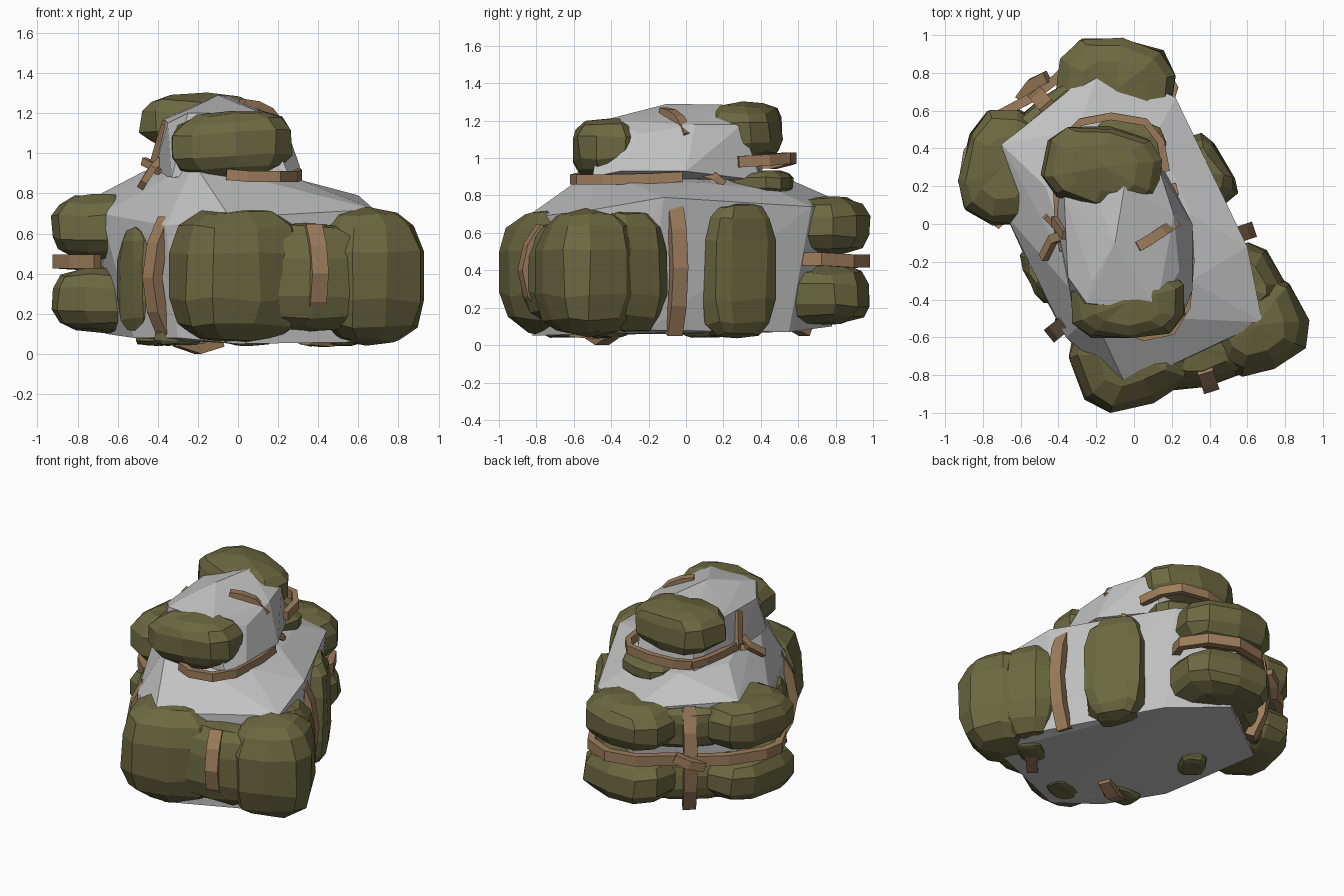
import bpy, bmesh, math, random
from mathutils import Vector, Matrix

if "Cube" in bpy.data.objects:
    bpy.data.objects.remove(bpy.data.objects["Cube"])

random.seed(4)


def mat(name, r, g, b):
    m = bpy.data.materials.new(name)
    m.diffuse_color = (r, g, b, 1)
    m.use_nodes = True
    m.node_tree.nodes["Principled BSDF"].inputs["Base Color"].default_value = m.diffuse_color
    return m


STONE = mat("stone grey", 0.54, 0.54, 0.54)
MOSS = mat("moss olive", 0.15, 0.14, 0.053)
ROPE = mat("rope brown", 0.34, 0.205, 0.107)


def finish(name, bm, material):
    bmesh.ops.recalc_face_normals(bm, faces=bm.faces)
    me = bpy.data.meshes.new(name)
    bm.to_mesh(me)
    bm.free()
    me.materials.append(material)
    ob = bpy.data.objects.new(name, me)
    bpy.context.collection.objects.link(ob)
    return ob


def boulder(name, pts):
    bm = bmesh.new()
    for p in pts:
        bm.verts.new(p)
    bmesh.ops.convex_hull(bm, input=bm.verts)
    loose = [v for v in bm.verts if not v.link_faces]
    bmesh.ops.delete(bm, geom=loose, context='VERTS')
    return finish(name, bm, STONE)


def cushion(name, c, size, turn=0, tilt=0, k=0.7, jitter=0.012, material=MOSS):
    """Faceted, boxy-round pad: full size, turned about z (degrees)."""
    bm = bmesh.new()
    bmesh.ops.create_uvsphere(bm, u_segments=10, v_segments=7, radius=1)
    sp = lambda a: math.copysign(abs(a) ** k, a)
    m = Matrix.Translation(c) @ Matrix.Rotation(math.radians(turn), 4, 'Z') \
        @ Matrix.Rotation(math.radians(tilt), 4, 'Y')
    for v in bm.verts:
        flat = math.hypot(v.co.x, v.co.y)
        p = Vector((0, 0, sp(v.co.z)))
        if flat > 1e-4:
            ring = sp(flat)
            p.x = sp(v.co.x / flat) * ring
            p.y = sp(v.co.y / flat) * ring
        p = Vector([a * s / 2 + random.uniform(-jitter, jitter) for a, s in zip(p, size)])
        v.co = m @ p
    return finish(name, bm, material)


def strap(name, pts, wide=(0, 0, 1), w=0.075, t=0.05):
    """Flat band swept along pts; wide is the direction of its width."""
    bm = bmesh.new()
    pts = [Vector(p) for p in pts]
    rings = []
    for i, p in enumerate(pts):
        d = (pts[min(i + 1, len(pts) - 1)] - pts[max(i - 1, 0)]).normalized()
        a = Vector(wide)
        a = (a - d * a.dot(d)).normalized() * w / 2
        b = d.cross(a).normalized() * t / 2
        rings.append([bm.verts.new(p + q) for q in (a + b, b - a, -a - b, a - b)])
    for r, s in zip(rings, rings[1:]):
        for j in range(4):
            bm.faces.new((r[j], r[(j + 1) % 4], s[(j + 1) % 4], s[j]))
    bm.faces.new(rings[0])
    bm.faces.new(rings[-1])
    return finish(name, bm, ROPE)


# Lower boulder: foot ring, shoulder ring, crown
boulder("lower_boulder", [
    (-.3, -.66, .08), (0, -.82, .05), (.68, -.55, .06), (.6, -.2, .08),
    (.2, .55, .07), (-.15, .78, .1), (-.66, .4, .1), (-.52, -.3, .08),
    (-.04, -.86, .68), (.68, -.52, .72), (.6, -.12, .79), (.22, .67, .74),
    (-.17, .85, .755), (-.7, .42, .79), (-.68, .05, .7), (-.36, -.6, .64),
    (-.22, -.48, .95), (.3, -.3, .87), (.3, .05, .87), (.12, .48, .83),
    (-.3, .5, .91), (-.47, .2, .91)])

# Upper boulder
boulder("upper_boulder", [
    (-.33, -.42, .88), (.25, -.5, .9), (.31, -.35, .93), (.31, 0, .93),
    (.1, .4, .88), (-.36, .42, .88), (-.42, .05, .9),
    (-.37, .15, 1.17), (-.35, -.28, 1.15), (-.25, -.42, 1.2), (.12, -.45, 1.2),
    (.24, -.25, 1.13), (.21, .05, 1.18), (.13, .3, 1.18), (-.3, .36, 1.2),
    (-.1, -.1, 1.29), (-.05, .2, 1.285), (-.22, -.3, 1.23)])

# Moss on the front corners and flanks
cushion("front_moss", (0, -.69, .39), (.69, .55, .68), 22)
cushion("front_moss_bridge", (.33, -.66, .38), (.72, .41, .54), 12)
cushion("front_right_moss", (.64, -.53, .385), (.55, .52, .68), 25)
cushion("right_front_moss", (.57, -.33, .39), (.44, .44, .66), 30)
cushion("right_moss", (.365, .27, .4), (.26, .42, .73), 32, 0, .55)
cushion("left_moss", (-.49, -.27, .37), (.16, .34, .54), 26)

# Stacked pairs of moss at the back corners, joined along the back left side
for tag, z in (("upper", .635), ("lower", .27)):
    cushion(tag + "_back_moss", (-.1, .71, z), (.64, .56, .32), -8)
    cushion(tag + "_back_left_moss", (-.68, .3, z), (.46, .62, .33), -14)
    cushion(tag + "_back_moss_join", (-.43, .58, z - .015), (.7, .2, .28), 37)

# Moss on the upper boulder
cushion("top_front_moss", (-.03, -.42, 1.045), (.62, .39, .33), 3, -3)
cushion("top_back_moss", (-.165, .3, 1.145), (.64, .44, .3), -10, 3)
cushion("top_back_low_moss", (-.03, .39, .865), (.38, .36, .14), -15, 0, .6, .005)

# Moss under the boulder
for i, (x, y) in enumerate(((-.3, -.48), (.05, -.66), (.5, -.42), (-.4, .1))):
    cushion("under_moss_%d" % i, (x, y, .085), (.24, .18, .09), 20 * i, 0, .6, .004)

# Upright straps: foot position, outward direction, bulge height range
for name, (x, y), (nx, ny), lo, hi in (
        ("front_right_strap", (.4, -.85), (.3, -.95), .17, .63),
        ("front_left_strap", (-.42, -.57), (-.75, -.6), .09, .67),
        ("right_strap", (.6, -.04), (.9, .3), .06, .77),
        ("back_left_strap", (-.51, .68), (-.65, .75), .06, .76)):
    prof = ((-.09, 0), (-.02, .22), (.01, .5), (-.02, .78), (-.09, 1))
    strap(name, [(x + nx * o, y + ny * o, lo + (hi - lo) * f) for o, f in prof],
          (-ny, nx, 0), .085, .06)

# Horizontal strap round the back, between the stacked moss
strap("back_belt", [(.17, .6, .46), (.21, .72, .46), (.12, .88, .45), (-.06, .96, .45),
                    (-.26, .92, .45), (-.41, .77, .44), (-.54, .67, .43), (-.73, .57, .45),
                    (-.88, .38, .46), (-.9, .26, .46), (-.82, .1, .46), (-.7, -.01, .46)], w=.07)
strap("back_crossing", [(-.46, .78, .47), (-.54, .74, .43), (-.6, .66, .4)], w=.06, t=.06)

# Straps on the upper boulder
strap("top_front_strap", [(-.05, -.56, .895), (.05, -.6, .885), (.2, -.57, .885),
                          (.28, -.44, .885), (.3, -.2, .89), (.29, -.02, .9)], w=.055, t=.04)
strap("top_back_strap", [(-.36, .46, .97), (-.28, .54, .99), (-.12, .57, 1.0),
                         (.06, .54, 1.0), (.14, .44, .99), (.17, .28, .98)], w=.06, t=.04)
strap("top_right_strap", [(.02, -.12, 1.25), (.09, -.08, 1.24), (.15, -.04, 1.21),
                          (.22, .01, 1.12)], (.5, -.8, 0), .055, .04)
strap("top_left_strap", [(-.36, -.06, 1.15), (-.39, -.02, 1.06), (-.42, .02, .95)],
      (0, 1, 0), .05, .04)
strap("left_strap_tail", [(-.37, -.06, .98), (-.43, -.08, .92), (-.48, -.18, .84)],
      (0, 1, 0), .05, .035)
strap("left_strap_tail_short", [(-.47, .04, .96), (-.41, -.02, .93), (-.38, -.14, .9)], w=.04, t=.03)
strap("left_strap_link", [(-.4, .02, .95), (-.41, .2, .96), (-.4, .36, .97), (-.36, .46, .97)], w=.05, t=.04)
strap("right_strap_tail", [(.2, .1, .92), (.22, .16, .9), (.21, .2, .86)], w=.04, t=.03)

# Strap ends under the boulder
strap("under_strap_left", [(-.3, -.5, .06), (-.2, -.45, .025), (-.09, -.4, .06)], (-.4, .9, 0), .08)
strap("under_strap_right", [(.34, -.6, .07), (.43, -.5, .06), (.52, -.4, .07)], (-.7, .7, 0), .07)
